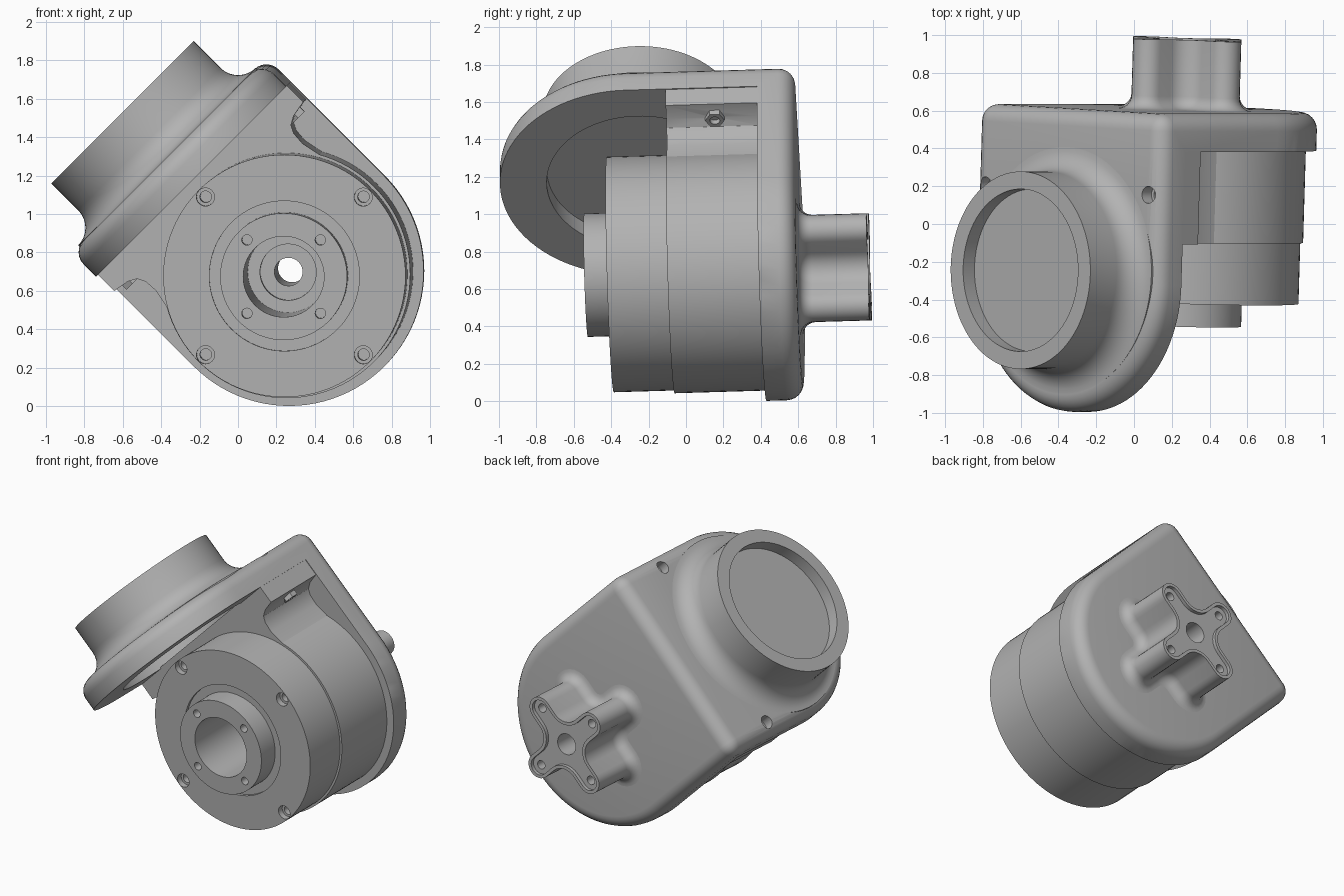
import bpy, bmesh
from math import pi, cos, sin, radians
from mathutils import Matrix, Vector

cube = bpy.data.objects.get("Cube")
if cube:
    bpy.data.objects.remove(cube, do_unlink=True)

grey = bpy.data.materials.new("plain grey")
grey.use_nodes = True
colour = (0.45, 0.45, 0.45, 1)
grey.diffuse_color = colour
grey.node_tree.nodes["Principled BSDF"].inputs["Base Color"].default_value = colour

# Local frame: x across the plates, y along the drum axis, z towards the cup
FRAME = (Matrix.Translation((0.253, 0, 0.69)) @ Matrix.Rotation(radians(-45), 4, 'Y')
         @ Matrix.Rotation(radians(-2.4), 4, 'Z'))
ALONG_Y = Matrix.Rotation(radians(-90), 4, 'X')

R = 0.70                       # half width of both plates
INNER, BACK = 0.41, 0.61       # back plate, front and rear faces
UNDER, TOP = 0.69, 0.87        # upper plate, lower and upper faces
CUP_Y, END_Y = -0.245, -0.295  # cup centre, centre of the round plate end
CROSS = [(cos(k * pi / 2), sin(k * pi / 2)) for k in range(4)]


def make(name, bm):
    bmesh.ops.recalc_face_normals(bm, faces=bm.faces)
    mesh = bpy.data.meshes.new(name)
    bm.to_mesh(mesh)
    bm.free()
    mesh.materials.append(grey)
    ob = bpy.data.objects.new(name, mesh)
    bpy.context.scene.collection.objects.link(ob)
    ob.matrix_world = FRAME
    return ob


def cylinder(bm, r, start, end, centre=(0, 0), along_y=True, sides=32):
    """Cylinder between two heights, along the local y or z axis."""
    mid = (start + end) / 2
    if along_y:
        mat = Matrix.Translation((centre[0], mid, centre[1])) @ ALONG_Y
    else:
        mat = Matrix.Translation((centre[0], centre[1], mid))
    bmesh.ops.create_cone(bm, cap_ends=True, segments=sides, radius1=r, radius2=r,
                          depth=abs(end - start), matrix=mat)


def loft(bm, rings, wrap=False, caps=False):
    """Skin a list of equal rings of points."""
    rows = [[bm.verts.new(p) for p in ring] for ring in rings]
    pairs = list(zip(rows, rows[1:])) + ([(rows[-1], rows[0])] if wrap else [])
    for a, b in pairs:
        for i in range(len(a)):
            j = (i + 1) % len(a)
            bm.faces.new((a[i], a[j], b[j], b[i]))
    if caps:
        bm.faces.new(rows[0])
        bm.faces.new(rows[-1])


def lathe(profile, mat, closed, sides=96):
    bm = bmesh.new()
    loft(bm, [[mat @ Vector((r * cos(2 * pi * i / sides), r * sin(2 * pi * i / sides), h))
               for i in range(sides)] for r, h in profile], wrap=closed)
    bmesh.ops.remove_doubles(bm, verts=bm.verts, dist=1e-5)
    return bm


def cut(ob, *cutters):
    for bm in cutters:
        tool = make("cutter", bm)
        tool.hide_render = True
        mod = ob.modifiers.new("cut", 'BOOLEAN')
        mod.operation, mod.solver, mod.object = 'DIFFERENCE', 'EXACT', tool
        bpy.context.view_layer.update()
        done = bpy.data.meshes.new_from_object(
            ob.evaluated_get(bpy.context.evaluated_depsgraph_get()))
        ob.modifiers.clear()
        ob.data = done
        bpy.data.objects.remove(tool, do_unlink=True)


def holes(*specs):
    bm = bmesh.new()
    for args, kw in specs:
        cylinder(bm, *args, **kw)
    return bm


def spec(*args, **kw):
    return args, kw


def bore():
    return holes(spec(0.073, -0.1, 1.2, sides=48))


def ear_holes(r, low, high):
    return holes(*[spec(r, low, high, centre=(s * 0.61, 0.18), along_y=False, sides=24)
                   for s in (-1, 1)])


# Bracket: rounded envelope of the two plates, then the inner corner is cut away
arc = [(R * cos(a), -R * sin(a)) for a in [pi * i / 48 for i in range(49)]]
back_outline = arc + [(-R, TOP), (R, TOP)]
top_outline = [(x, y + END_Y) for x, y in arc] + [(-R, BACK), (R, BACK)]
bm = bmesh.new()
for y in (INNER, BACK):
    for x, z in back_outline:
        bm.verts.new((x, y, z))
for z in (UNDER, TOP):
    for x, y in top_outline:
        bm.verts.new((x, y, z))
bmesh.ops.remove_doubles(bm, verts=bm.verts, dist=1e-5)
hull = bmesh.ops.convex_hull(bm, input=bm.verts)
spare = {v for v in hull["geom_interior"] + hull["geom_unused"]
         if isinstance(v, bmesh.types.BMVert)}
bmesh.ops.delete(bm, geom=list(spare), context='VERTS')
bmesh.ops.dissolve_limit(bm, angle_limit=0.01, verts=bm.verts, edges=bm.edges)
rim = [e for e in bm.edges if e.calc_face_angle(0) > 0.5 and
       (all(abs(v.co.y - BACK) < 1e-4 for v in e.verts)
        or all(abs(v.co.z - TOP) < 1e-4 for v in e.verts))]
bmesh.ops.bevel(bm, geom=rim, offset=0.09, segments=6, profile=0.5,
                affect='EDGES', clamp_overlap=False)
bracket = make("bracket", bm)
corner = bmesh.new()
bmesh.ops.create_cube(corner, size=1, matrix=Matrix.Translation((0, INNER - 1.5, UNDER - 1.5))
                      @ Matrix.Diagonal((4, 3, 3, 1)))
cut(bracket, corner,
    holes(spec(0.5, 0.5, 0.79, centre=(0, CUP_Y), along_y=False, sides=96)),
    ear_holes(0.027, 0.5, 1.0), ear_holes(0.045, 0.80, 1.0), bore())

# Cup with a flared foot
flare = [(0.653 - 0.13 * cos(a), 1.0 - 0.13 * sin(a))
         for a in [pi / 2 * i / 8 for i in range(9)]]
make("cup", lathe([(0, 1.112), (0.43, 1.112), (0.43, 1.197), (0.523, 1.197)]
                  + flare + [(0.653, 0.84)], Matrix.Translation((0, CUP_Y, 0)), False))

# Motor drum with stepped body, front hub and stepped bore
drum = make("motor_drum", lathe(
    [(0.073, 0.42), (0.073, 0.32), (0.146, 0.32), (0.146, 0.25), (0.21, 0.25),
     (0.21, -0.535), (0.33, -0.535), (0.33, -0.385), (0.39, -0.385), (0.39, -0.405),
     (0.63, -0.405), (0.63, -0.08), (0.645, -0.08), (0.645, 0.42)], ALONG_Y, True))


def ring_holes(r, dist, start, depth):
    return holes(*[spec(r, start - 0.1, start + depth, centre=(c * dist, s * dist), sides=24)
                   for c, s in CROSS])


cut(drum, ring_holes(0.047, 0.58, -0.405, 0.04), ring_holes(0.03, 0.58, -0.405, 0.12),
    ring_holes(0.027, 0.30 - 0.03, -0.535, 0.08))

# Neck block joining the drum to the upper plate, with an ear on each side
half = [(0.695, 0.70), (0.695, 0.57), (0.61, 0.555), (0.565, 0.53), (0.545, 0.49),
        (0.54, 0.42), (0.565, 0.3)]
outline = half + [(-x, z) for x, z in reversed(half)]
bm = bmesh.new()
loft(bm, [[(x, y, z) for x, z in outline] for y in (-0.08, 0.42)], caps=True)
neck = make("neck_block", bm)
cut(neck, ear_holes(0.027, 0.4, 0.8))

# Hexagonal nuts under the ears
for side, label in ((1, "upper"), (-1, "lower")):
    bm = bmesh.new()
    cylinder(bm, 0.052, 0.53, 0.58, centre=(side * 0.61, 0.18), along_y=False, sides=6)
    nut = make(label + "_nut", bm)
    cut(nut, ear_holes(0.027, 0.4, 0.56))


# Rear mount: four lobes with a flared foot and a sunken end face
def lobes(grow, y):
    r, d, c = 0.085 + grow, 0.285, 0.2
    quarter = [(d + r * cos(a), r * sin(a)) for a in [pi * (i / 12 - 0.5) for i in range(13)]]
    quarter += [(c - (c - r) * sin(a), c - (c - r) * cos(a))
                for a in [pi / 2 * i / 8 for i in range(9)]]
    return [(x * co - z * si, y, x * si + z * co) for co, si in CROSS for x, z in quarter]


foot = [(0.07 * (1 - sin(a)), BACK + 0.07 * (1 - cos(a)))
        for a in [pi / 2 * i / 6 for i in range(7)]]
bm = bmesh.new()
loft(bm, [lobes(g, y) for g, y in [(0.07, BACK - 0.02)] + foot
          + [(0, 0.98), (-0.022, 0.98), (-0.022, 0.955)]], caps=True)
mount = make("rear_mount", bm)
cut(mount, bore(), holes(*[spec(0.03, 0.85, 1.1, centre=(c * 0.285, s * 0.285), sides=24)
                           for c, s in CROSS]))

# Smooth shading with sharp edges kept
for ob in (o for o in bpy.context.scene.objects if o.type == 'MESH'):
    ob.data.polygons.foreach_set("use_smooth", [True] * len(ob.data.polygons))
    ob.data.set_sharp_from_angle(angle=radians(30))
